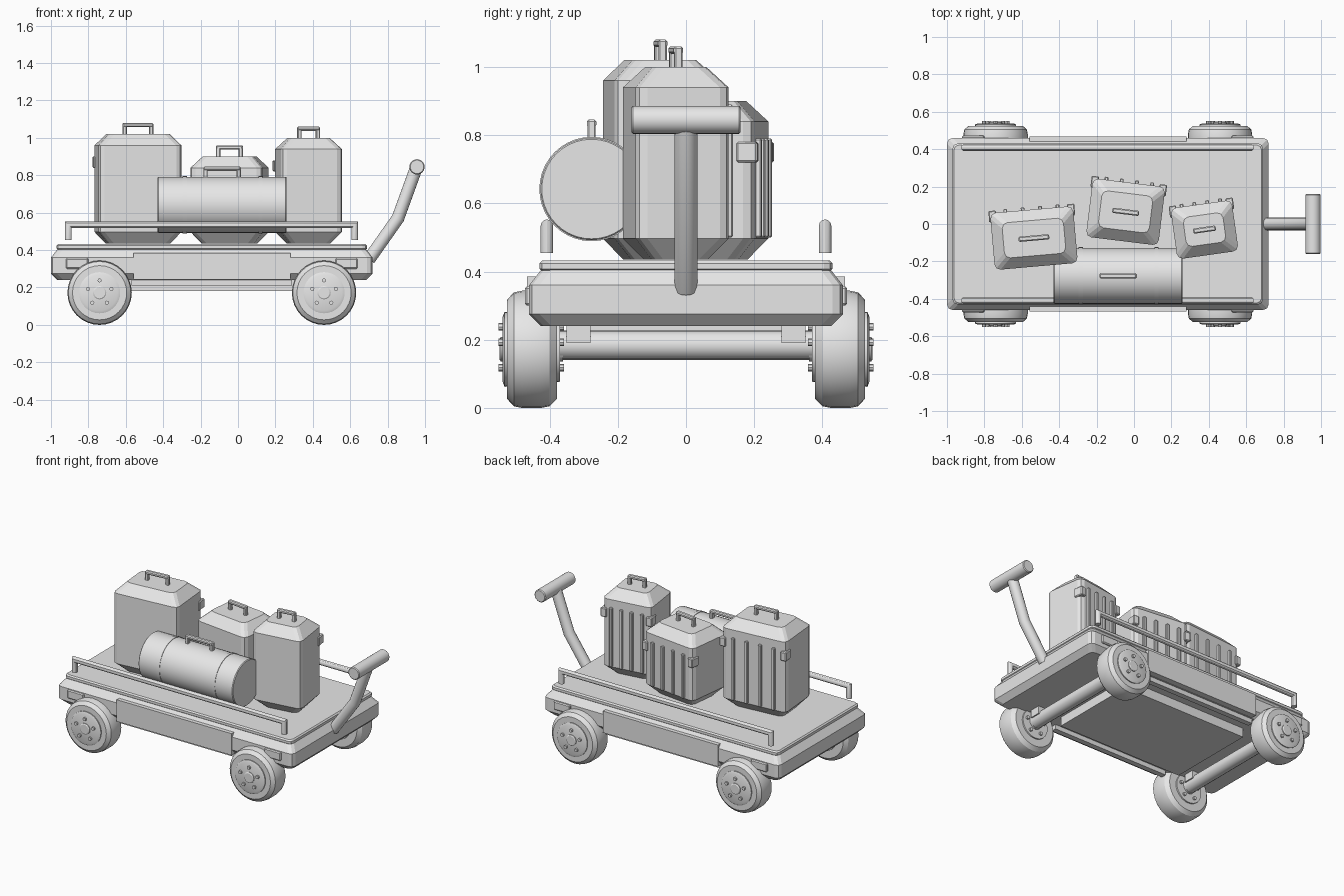
import bpy, bmesh
from math import sin, cos, pi, radians
from mathutils import Vector, Matrix

cube = bpy.data.objects.get("Cube")
if cube:
    bpy.data.objects.remove(cube, do_unlink=True)

grey = bpy.data.materials.new("plain_grey")
grey.use_nodes = True
grey.diffuse_color = (0.8, 0.8, 0.8, 1)
grey.node_tree.nodes["Principled BSDF"].inputs["Base Color"].default_value = (0.8, 0.8, 0.8, 1)


def finish(name, bm, matrix=None, smooth=True):
    bmesh.ops.recalc_face_normals(bm, faces=bm.faces[:])
    mesh = bpy.data.meshes.new(name)
    bm.to_mesh(mesh)
    bm.free()
    mesh.materials.append(grey)
    obj = bpy.data.objects.new(name, mesh)
    bpy.context.collection.objects.link(obj)
    if matrix:
        obj.matrix_world = matrix
    if smooth:
        bpy.ops.object.select_all(action='DESELECT')
        obj.select_set(True)
        bpy.context.view_layer.objects.active = obj
        bpy.ops.object.shade_smooth_by_angle(angle=radians(30))
    return obj


def skin(bm, rings):
    """Join closed rings of points and cap both ends."""
    loops = [[bm.verts.new(p) for p in ring] for ring in rings]
    n = len(loops[0])
    for a, b in zip(loops, loops[1:]):
        for i in range(n):
            bm.faces.new((a[i], a[(i + 1) % n], b[(i + 1) % n], b[i]))
    bm.faces.new(loops[0][::-1])
    bm.faces.new(loops[-1])


def rounded_ring(w, d, r, z, steps=3):
    pts = []
    for q, (sx, sy) in enumerate([(1, 1), (-1, 1), (-1, -1), (1, -1)]):
        for s in range(steps):
            a = (q + s / (steps - 1)) * pi / 2
            pts.append((sx * (w / 2 - r) + r * cos(a), sy * (d / 2 - r) + r * sin(a), z))
    return pts


def slab(name, w, d, r, levels, matrix, smooth=False):
    """Rounded block; levels are (z, inset) pairs."""
    bm = bmesh.new()
    skin(bm, [rounded_ring(w - 2 * i, d - 2 * i, r, z) for z, i in levels])
    return finish(name, bm, matrix, smooth)


def box(name, lo, hi, matrix=None, bevel=0.0):
    lo, hi = Vector(lo), Vector(hi)
    bm = bmesh.new()
    bmesh.ops.create_cube(bm, size=1)
    bmesh.ops.scale(bm, vec=hi - lo, verts=bm.verts)
    bmesh.ops.translate(bm, vec=(lo + hi) / 2, verts=bm.verts)
    if bevel:
        bmesh.ops.bevel(bm, geom=bm.edges[:], offset=bevel, segments=1, affect='EDGES')
    return finish(name, bm, matrix, False)


def turned(name, profile, axis, center, sides=32):
    """Revolve (position, radius) pairs about the x or y axis."""
    bm = bmesh.new()
    rings = []
    for t, r in profile:
        ring = []
        for i in range(sides):
            a = 2 * pi * i / sides
            u, v = r * cos(a), r * sin(a)
            ring.append((t, u, v) if axis == 'x' else (u, t, v))
        rings.append(ring)
    skin(bm, rings)
    return finish(name, bm, Matrix.Translation(center))


def tube(name, points, radius, matrix=None, sides=12):
    """Mitred tube through points in the xz plane at a fixed y."""
    pts = [Vector(p) for p in points]
    bm = bmesh.new()
    rings = []
    for i, p in enumerate(pts):
        a = (p - pts[i - 1]).normalized() if i else None
        b = (pts[i + 1] - p).normalized() if i < len(pts) - 1 else None
        tangent = ((a or b) + (b or a)).normalized()
        side = Vector((0, 1, 0))
        up = tangent.cross(side)
        stretch = 1 / max(0.5, tangent.dot(a or b))
        rings.append([p + radius * (side * cos(t) + up * sin(t) * stretch)
                      for t in (2 * pi * k / sides for k in range(sides))])
    skin(bm, rings)
    return finish(name, bm, matrix)


def carry_handle(name, half, height, matrix):
    t = 0.022
    box(name + "_bar", (-half, -0.014, height - t), (half, 0.014, height), matrix, 0.006)
    for s in (-1, 1):
        x = s * (half - t / 2)
        box(name + "_post", (x - t / 2, -0.012, -0.01), (x + t / 2, 0.012, height - 0.004), matrix, 0.004)


# Cart deck
deck = Matrix.Translation((-0.14, 0, 0))
slab("deck_body", 1.72, 0.92, 0.03, [(0.24, 0.035), (0.275, 0), (0.36, 0), (0.405, 0.035)], deck)
slab("deck_top", 1.66, 0.86, 0.025, [(0.40, 0.01), (0.408, 0), (0.424, 0), (0.432, 0.008)], deck)
box("underbody", (-0.60, -0.30, 0.18), (0.32, 0.30, 0.25))

# Side plates, wheel brackets, rails and lower rails
for s in (-1, 1):
    ys = sorted((s * 0.40, s * 0.467))
    box("side_plate", (-0.56, ys[0], 0.242), (0.28, ys[1], 0.385))
    ys = sorted((s * 0.385, s * 0.42))
    box("lower_rail", (-0.57, ys[0], 0.21), (0.29, ys[1], 0.25))
    for x in (-0.86, 0.58):
        ys = sorted((s * 0.40, s * 0.472))
        box("wheel_bracket", (x - 0.06, ys[0], 0.30), (x + 0.06, ys[1], 0.357), bevel=0.006)
    y = s * 0.408
    tube("side_rail", [(-0.907, y, 0.455), (-0.907, y, 0.535), (0.624, y, 0.535), (0.624, y, 0.455)], 0.018)

# Wheels and axles
for x in (-0.74, 0.46):
    turned("axle", [(-0.40, 0.043), (0.40, 0.043)], 'y', (x, 0, 0.184), 16)
    for s in (-1, 1):
        ys = sorted((s * 0.28, s * 0.35))
        box("axle_mount", (x - 0.05, ys[0], 0.19), (x + 0.05, ys[1], 0.25))
        c = (x, 0, 0.172)
        tyre = [(0.378, 0.10), (0.378, 0.145), (0.40, 0.167), (0.425, 0.172),
                (0.48, 0.172), (0.505, 0.167), (0.525, 0.145), (0.525, 0.112)]
        turned("wheel", [(s * t, r) for t, r in tyre], 'y', c)
        turned("wheel_rim", [(s * 0.37, 0.095), (s * 0.532, 0.11), (s * 0.538, 0.095)], 'y', c)
        turned("wheel_hub", [(s * 0.36, 0.036), (s * 0.543, 0.036), (s * 0.547, 0.03)], 'y', c, 16)
        for k in range(5):
            a = 2 * pi * k / 5 + pi / 2
            bolt = (x + 0.066 * cos(a), 0, 0.172 + 0.066 * sin(a))
            turned("wheel_bolt", [(s * 0.358, 0.011), (s * 0.55, 0.011)], 'y', bolt, 8)

# Pull handle
tube("pull_handle", [(0.70, 0, 0.35), (0.855, 0, 0.57), (0.955, 0, 0.845)], 0.034, sides=16)
turned("handle_grip", [(-0.16, 0.036), (-0.155, 0.041), (0.155, 0.041), (0.16, 0.036)], 'y',
       (0.957, 0, 0.845), 24)


# Upright suitcases with ribs and latches on the back
def suitcase(name, x, y, turn, w, d, top):
    place = Matrix.Translation((x, y, 0)) @ Matrix.Rotation(radians(turn), 4, 'Z')
    slab(name, w, d, 0.03, [(0.435, 0.055), (0.497, 0), (top - 0.06, 0), (top, 0.058)], place)
    carry_handle(name + "_handle", w * 0.185, 0.06, place @ Matrix.Translation((0, 0, top)))
    for k in range(4):
        rx = (k - 1.5) * w * 0.21
        box(name + "_rib", (rx - 0.01, d / 2 - 0.01, 0.50), (rx + 0.01, d / 2 + 0.016, top - 0.11),
            place, 0.004)
    for s in (-1, 1):
        lx = s * (w / 2 - 0.012)
        box(name + "_latch", (lx - 0.02, d / 2 - 0.05, top - 0.18), (lx + 0.02, d / 2 + 0.012, top - 0.12),
            place, 0.005)


suitcase("left_suitcase", 0.377, -0.03, 8, 0.33, 0.275, 1.0)
suitcase("middle_suitcase", -0.045, 0.065, -7, 0.39, 0.315, 0.90)
suitcase("right_suitcase", -0.535, -0.075, 5, 0.445, 0.305, 1.02)

# Round duffel bag lying along the front
bag = (-0.085, -0.277, 0.642)
turned("duffel_bag", [(-0.345, 0.146), (-0.34, 0.15), (0.34, 0.15), (0.345, 0.146)], 'x', bag, 40)
for x in (-0.2, 0.205):
    turned("duffel_strap", [(x - 0.011, 0.153), (x + 0.011, 0.153)], 'x', bag, 40)
carry_handle("duffel_handle", 0.1, 0.058, Matrix.Translation((-0.085, -0.277, 0.788)))
